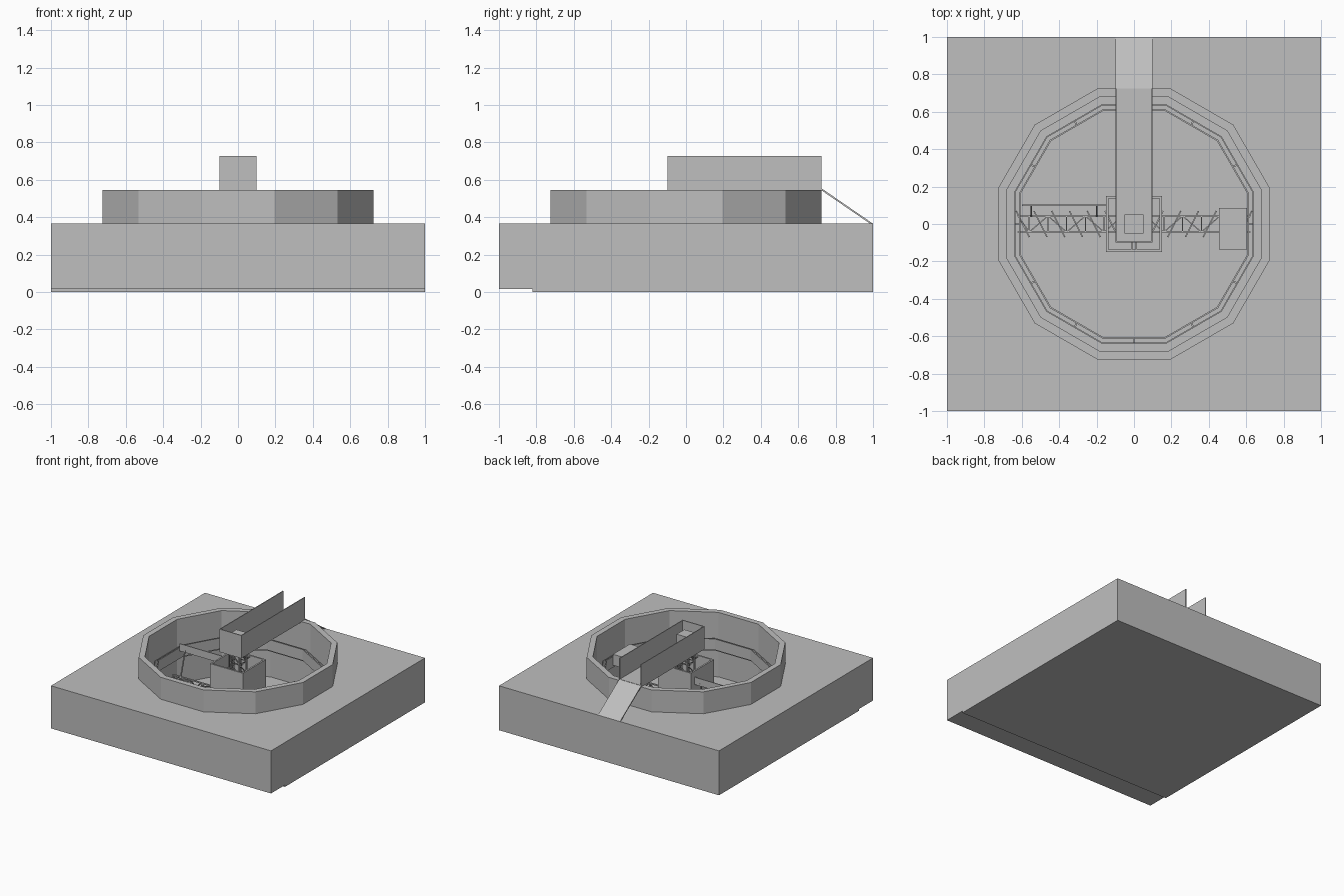
import bpy, bmesh, math
from mathutils import Vector

cube = bpy.data.objects.get("Cube")
if cube:
    bpy.data.objects.remove(cube, do_unlink=True)

mat = bpy.data.materials.new("concrete_grey")
mat.use_nodes = True
GREY = (0.52, 0.52, 0.52, 1)
mat.diffuse_color = GREY
mat.node_tree.nodes["Principled BSDF"].inputs["Base Color"].default_value = GREY


def finish(name, bm):
    bmesh.ops.recalc_face_normals(bm, faces=bm.faces)
    me = bpy.data.meshes.new(name)
    bm.to_mesh(me)
    bm.free()
    me.materials.append(mat)
    ob = bpy.data.objects.new(name, me)
    bpy.context.collection.objects.link(ob)
    return ob


def add_box(bm, x, y, z):
    """Axis-aligned box from (min, max) pairs."""
    vs = bmesh.ops.create_cube(bm, size=1)["verts"]
    for v in vs:
        v.co = Vector([lo + (c + 0.5) * (hi - lo) for c, (lo, hi) in zip(v.co, (x, y, z))])


def box(name, x, y, z):
    bm = bmesh.new()
    add_box(bm, x, y, z)
    return finish(name, bm)


def add_bar(bm, a, b, r):
    """Square bar between two points."""
    a, b = Vector(a), Vector(b)
    d = b - a
    m = d.to_track_quat("Z", "Y").to_matrix().to_4x4()
    m.translation = (a + b) / 2
    vs = bmesh.ops.create_cube(bm, size=1)["verts"]
    for v in vs:
        v.co = m @ Vector((v.co.x * 2 * r, v.co.y * 2 * r, v.co.z * d.length))


def polygon(apothem, n=12):
    r = apothem / math.cos(math.pi / n)
    return [(r * math.cos((2 * i + 1) * math.pi / n), r * math.sin((2 * i + 1) * math.pi / n))
            for i in range(n)]


def holed_slab(name, outer, inner, z0, z1):
    """Prism between two outlines."""
    bm = bmesh.new()
    edges = []
    for loop in (outer, inner):
        vs = [bm.verts.new((x, y, z0)) for x, y in loop]
        edges += [bm.edges.new((vs[i - 1], vs[i])) for i in range(len(vs))]
    faces = [g for g in bmesh.ops.triangle_fill(bm, edges=edges, use_beauty=True)["geom"]
             if isinstance(g, bmesh.types.BMFace)]
    ext = bmesh.ops.extrude_face_region(bm, geom=faces)["geom"]
    bmesh.ops.translate(bm, vec=(0, 0, z1 - z0),
                        verts=[g for g in ext if isinstance(g, bmesh.types.BMVert)])
    return finish(name, bm)


def square(h):
    return [(-h, -h), (h, -h), (h, h), (-h, h)]


# Ground block, base slab (also the tank floor) and tank wall
holed_slab("ground_block", square(1), polygon(0.7), 0.015, 0.365)
box("base_slab", (-1, 1), (-0.82, 1), (0, 0.0155))
holed_slab("tank_wall", polygon(0.725), polygon(0.68), 0.015, 0.545)

# Overflow channel around the inside of the wall
holed_slab("channel_floor", polygon(0.682), polygon(0.634), 0.27, 0.28)
holed_slab("channel_weir", polygon(0.64), polygon(0.633), 0.25, 0.35)
holed_slab("scum_baffle", polygon(0.614), polygon(0.606), 0.27, 0.36)
bm = bmesh.new()
for i in range(12):
    a = i * math.pi / 6
    c, s = math.cos(a), math.sin(a)
    add_bar(bm, (0.61 * c, 0.61 * s, 0.33), (0.637 * c, 0.637 * s, 0.33), 0.005)
finish("baffle_brackets", bm)

# Feed well, its hanger brackets and the centre column
holed_slab("feed_well", square(0.15), square(0.137), 0.2, 0.45)
bm = bmesh.new()
for s in (-1, 1):
    for x in (-0.012, 0.012):
        add_bar(bm, (x, s * 0.095, 0.44), (x, s * 0.142, 0.44), 0.003)
        add_bar(bm, (x, s * 0.095, 0.44), (x, s * 0.095, 0.55), 0.003)
finish("well_hangers", bm)
bm = bmesh.new()
bmesh.ops.create_cone(bm, cap_ends=True, segments=12, radius1=0.025, radius2=0.025, depth=0.54)
bmesh.ops.translate(bm, vec=(0, 0, 0.285), verts=bm.verts)
finish("centre_column", bm)

# Lattice cage turning around the column
bm = bmesh.new()
corners = square(0.045)
levels = [0.05 + 0.1 * i for i in range(6)]
for i, (x, y) in enumerate(corners):
    px, py = corners[i - 1]
    add_bar(bm, (x, y, 0.03), (x, y, 0.55), 0.005)
    for lo, hi in zip(levels, levels[1:]):
        add_bar(bm, (x, y, lo), (px, py, lo), 0.003)
        add_bar(bm, (x, y, lo), (px, py, hi), 0.003)
finish("drive_cage", bm)

# Rake arms: boxed trusses with angled scraper blades
W, LOW, HIGH, STEP = 0.043, 0.06, 0.16, 0.1
for side, name in ((1, "left"), (-1, "right")):
    bm = bmesh.new()
    for y in (-W, W):
        for z in (LOW, HIGH):
            add_bar(bm, (side * 0.04, y, z), (side * 0.62, y, z), 0.005)
    for i in range(6):
        x0, x1 = side * (0.06 + STEP * i), side * min(0.06 + STEP * (i + 1), 0.62)
        flip = W if i % 2 else -W
        for z in (LOW, HIGH):
            add_bar(bm, (x0, -W, z), (x0, W, z), 0.003)
            add_bar(bm, (x0, -flip, z), (x1, flip, z), 0.003)
        for y in (-W, W):
            add_bar(bm, (x0, y, LOW), (x0, y, HIGH), 0.003)
            add_bar(bm, (x0, y, LOW), (x1, y, HIGH), 0.003)
    finish(name + "_rake_arm", bm)
    bm = bmesh.new()
    for i in range(6):
        x = side * (0.12 + STEP * i * 0.95)
        for k in range(4):
            add_bar(bm, (x - 0.035, -side * 0.07, 0.025 + k * 0.008),
                    (x + 0.035, side * 0.07, 0.025 + k * 0.008), 0.004)
    finish(name + "_scraper_blades", bm)

# Surface skimmer blade with its supports, and the scum trough
box("skimmer_blade", (-0.6, -0.15), (0.096, 0.103), (0.34, 0.4))
bm = bmesh.new()
for x in (-0.55, -0.2):
    add_bar(bm, (x, 0.1, 0.36), (x, W, HIGH), 0.004)
finish("skimmer_supports", bm)
box("scum_trough", (0.455, 0.605), (-0.135, 0.085), (0.29, 0.38))

# Access bridge: deck, solid parapets closed at the front, drive unit
box("bridge_deck", (-0.1, 0.1), (-0.1, 0.725), (0.54, 0.556))
for side, name in ((1, "left"), (-1, "right")):
    box(name + "_parapet", sorted((side * 0.094, side * 0.1)), (-0.1, 0.725), (0.545, 0.728))
box("front_parapet", (-0.095, 0.095), (-0.1, -0.092), (0.545, 0.728))
box("drive_unit", (-0.05, 0.05), (-0.05, 0.05), (0.55, 0.68))

# Sloping ramp from the bridge down to the ground edge
bm = bmesh.new()
profile = [(0.722, 0.556), (0.722, 0.545), (0.985, 0.365), (1, 0.365)]
ends = [[bm.verts.new((x, y, z)) for y, z in profile] for x in (-0.1, 0.1)]
for e in ends:
    bm.faces.new(e)
for i in range(len(profile)):
    bm.faces.new((ends[0][i - 1], ends[0][i], ends[1][i], ends[1][i - 1]))
finish("access_ramp", bm)
